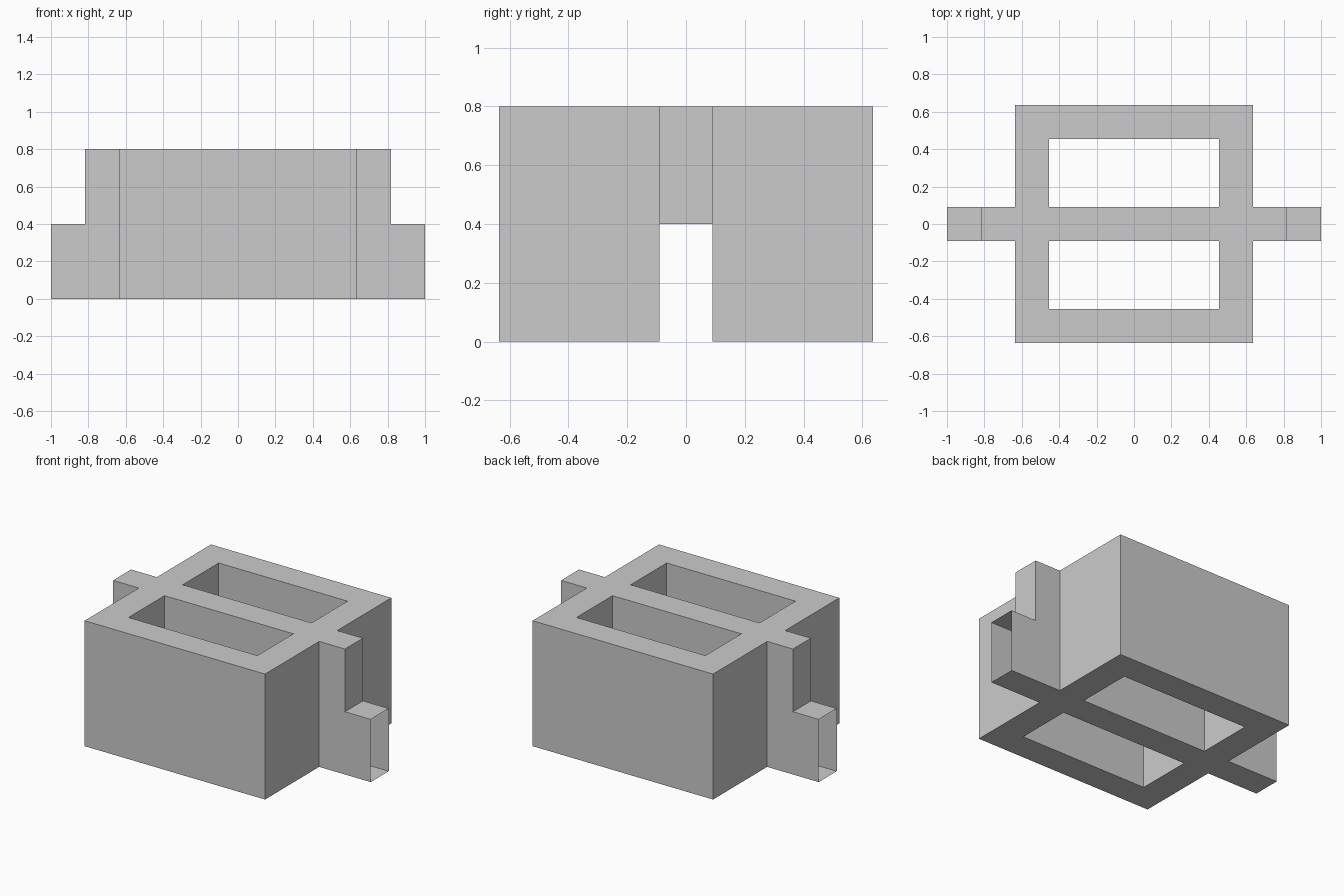
import bpy, bmesh

if "Cube" in bpy.data.objects:
    bpy.data.objects.remove(bpy.data.objects["Cube"])

# Wall thickness is one unit of an eleven-unit length
U = 2 / 11
XS = [U * n for n in (-5.5, -4.5, -3.5, -2.5, 2.5, 3.5, 4.5, 5.5)]
YS = [U * n for n in (-3.5, -2.5, -0.5, 0.5, 2.5, 3.5)]
ZS = [0.0, 0.4, 0.8]
CUTS = (XS, YS, ZS)

# Plan of the block: rows run front to back, the middle row carries the arms
PLAN = ("..###..", "..#.#..", "#######", "..#.#..", "..###..")


def solid(c):
    i, j, k = c
    if not (0 <= i < 7 and 0 <= j < 5 and 0 <= k < 2):
        return False
    if k == 1 and i in (0, 6):      # arm tips are only half height
        return False
    return PLAN[j][i] == "#"


def add_side(bm, cell, axis, step):
    a, b = (axis + 1) % 3, (axis + 2) % 3
    corners = [(0, 0), (1, 0), (1, 1), (0, 1)]
    if step < 0:
        corners.reverse()
    verts = []
    for da, db in corners:
        idx = list(cell)
        idx[axis] += step > 0
        idx[a] += da
        idx[b] += db
        verts.append(bm.verts.new([CUTS[n][idx[n]] for n in range(3)]))
    bm.faces.new(verts)


# Hollow outer skin of the block, with the two arm ends left open
bm = bmesh.new()
for i in range(7):
    for j in range(5):
        for k in range(2):
            cell = (i, j, k)
            if not solid(cell):
                continue
            for axis in range(3):
                for step in (-1, 1):
                    beside = list(cell)
                    beside[axis] += step
                    open_end = axis == 0 and beside[0] in (-1, 7)
                    if not solid(beside) and not open_end:
                        add_side(bm, cell, axis, step)
bmesh.ops.remove_doubles(bm, verts=bm.verts, dist=1e-4)

mesh = bpy.data.meshes.new("hollow_block")
bm.to_mesh(mesh)
bm.free()
block = bpy.data.objects.new("hollow_block", mesh)
bpy.context.collection.objects.link(block)
